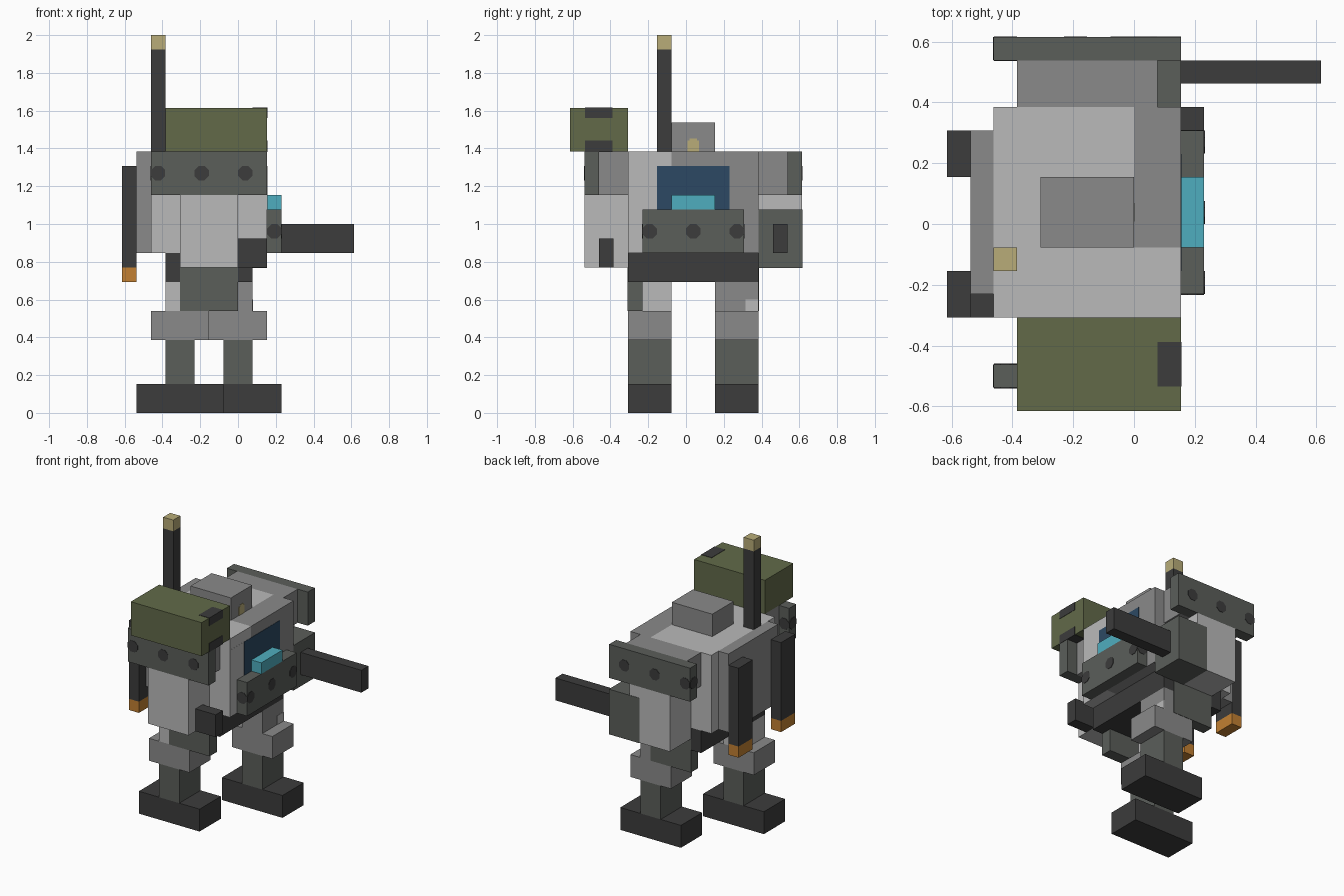
import bpy, bmesh, math
from mathutils import Matrix, Vector

if "Cube" in bpy.data.objects:
    bpy.data.objects.remove(bpy.data.objects["Cube"], do_unlink=True)

U = 1 / 13      # one block
E = 0.03        # how far painted plates stand proud, in blocks


def material(name, srgb):
    lin = [(c / 255 / 12.92) if c < 11 else ((c / 255 + 0.055) / 1.055) ** 2.4 for c in srgb]
    m = bpy.data.materials.new(name)
    m.use_nodes = True
    m.diffuse_color = (*lin, 1)
    m.node_tree.nodes["Principled BSDF"].inputs["Base Color"].default_value = (*lin, 1)
    return m


LIGHT = material("light grey", (186, 186, 186))
MID = material("mid grey", (138, 138, 138))
DARK = material("dark grey", (91, 94, 90))
CHAR = material("charcoal", (60, 60, 60))
GREEN = material("olive green", (98, 106, 73))
TAN = material("tan", (184, 172, 120))
ORANGE = material("orange", (194, 128, 50))
NAVY = material("navy glass", (44, 73, 99))
CYAN = material("cyan", (79, 174, 191))


def finish(name, bm, mat):
    me = bpy.data.meshes.new(name)
    bm.to_mesh(me)
    bm.free()
    me.materials.append(mat)
    ob = bpy.data.objects.new(name, me)
    bpy.context.collection.objects.link(ob)
    return ob


def box(name, x, y, z, mat):
    """Box from (min, max) ranges given in blocks."""
    lo, hi = Vector((x[0], y[0], z[0])), Vector((x[1], y[1], z[1]))
    bm = bmesh.new()
    bmesh.ops.create_cube(bm, size=1)
    bmesh.ops.scale(bm, vec=(hi - lo) * U, verts=bm.verts)
    bmesh.ops.translate(bm, vec=(lo + hi) * U / 2, verts=bm.verts)
    return finish(name, bm, mat)


def stud(name, centre, axis, length, mat):
    """Eight-sided rivet passing through a plate along x or y."""
    bm = bmesh.new()
    rot = Matrix.Rotation(math.pi / 2, 4, "Y" if axis == "x" else "X")
    spin = Matrix.Rotation(math.pi / 8, 4, "Z")
    bmesh.ops.create_cone(bm, cap_ends=True, segments=8, radius1=0.53 * U, radius2=0.53 * U,
                          depth=length * U, matrix=Matrix.Translation(Vector(centre) * U) @ rot @ spin)
    return finish(name, bm, mat)


def mirror_y(y):
    """Reflect a y range in the body's middle plane."""
    return (1 - y[1], 1 - y[0])


# Torso, with a two-tone nose
box("torso", (-6, 0), (-4, 5), (11, 18), LIGHT)
box("nose_light", (0, 2), (-4, -1), (11, 18), LIGHT)
box("nose_grey", (0, 2), (-1, 5), (11, 18), MID)
box("back_panel", (-7, -6), (-3, 4), (11, 18), MID)
box("nose_window_trim", (1.9, 2 + E / 2), (-4, -1), (14, 17), LIGHT)
box("window", (1.9, 2 + E), (-2, 3), (14, 17), NAVY)
box("skirt", (-5, 1), (-4, 5), (9, 11), CHAR)

# Front armour plate with rivets and a sensor on top
box("chest_plate", (2, 3), (-3, 4), (11, 14), DARK)
for y in (-2.5, 0.5, 3.5):
    stud("chest_rivet", (2.5, y, 12.5), "x", 1 + 2 * E, CHAR)
for y in (-2.5, 3.5):
    stud("chest_end_rivet", (2.5, y, 12.5), "y", 1 + 2 * E, CHAR)
box("sensor", (2, 3), (-1, 2), (14, 15), CYAN)

# Roof hatch, lamp and antenna
box("hatch", (-4, 0), (-1, 2), (18, 20), MID)
box("hatch_lamp", (-0.1, E), (0.1, 0.9), (18, 18.75), TAN)
box("hatch_lamp_top", (-0.1, E), (0.25, 0.75), (18.7, 18.9), TAN)
box("antenna", (-6, -5), (-2, -1), (18, 25), CHAR)
box("antenna_tip", (-6, -5), (-2, -1), (25, 26), TAN)

# Exhaust pipes
for y in ((-4, -2), (2, 4)):
    box("exhaust", (-8, -7), y, (10, 17), CHAR)
    box("exhaust_glow", (-8, -7), y, (9, 10), ORANGE)

# Arms and riveted shoulder guards
for side in ("right", "left"):
    f = (lambda y: y) if side == "right" else mirror_y
    box(side + "_shoulder", (-5, 1), f((-6, -4)), (15, 18), MID)
    box(side + "_arm", (-4, 0), f((-7, -4)), (10, 15), LIGHT)
    guard = f((-7, -6))
    box(side + "_shoulder_guard", (-6, 2), guard, (15, 18), DARK)
    mid = sum(guard) / 2
    for x in (-5.5, -2.5, 0.5):
        stud(side + "_guard_rivet", (x, mid, 16.5), "y", 1 + 2 * E, CHAR)
    stud(side + "_guard_end_rivet", (-5.5, mid, 16.5), "x", 1 + 2 * E, CHAR)

# Weapons
box("right_gun", (0, 2), (-6, -5), (10, 12), CHAR)
box("left_gun_housing", (-1, 2), (5, 8 + E), (10 - E, 14), DARK)
box("left_gun_barrel", (2, 8), (6, 7), (11, 13), CHAR)
box("launcher", (-5, 2), (-8, -4), (18, 21), GREEN)
box("launcher_upper_port", (1, 2 + E), (-6.95, -5.05), (20.3, 21 + E), CHAR)
box("launcher_lower_port", (1, 2 + E), (-6.95, -5.05), (18 - E, 18.75), CHAR)

# Legs in mid stride: the left one is four blocks ahead
for side, dx, y, hip, tone in (("right", 0, (-4, -1), (-4 - E, -3), LIGHT),
                               ("left", 4, (2, 5), (4, 5 + E), MID)):
    box(side + "_foot", (-7 + dx, -1 + dx), y, (0, 2), CHAR)
    box(side + "_shin", (-5 + dx, -3 + dx), y, (2, 5), DARK)
    box(side + "_knee", (-6 + dx, -2 + dx), y, (5, 7), MID)
    box(side + "_thigh", (-5 + dx, -3 + dx), y, (7, 9), tone)
    box(side + "_hip_plate", (-4, 0), hip, (7, 10), DARK)
box("left_thigh_patch", (0.9, 1 + E), (4.1, 5), (7, 7.8), LIGHT)
